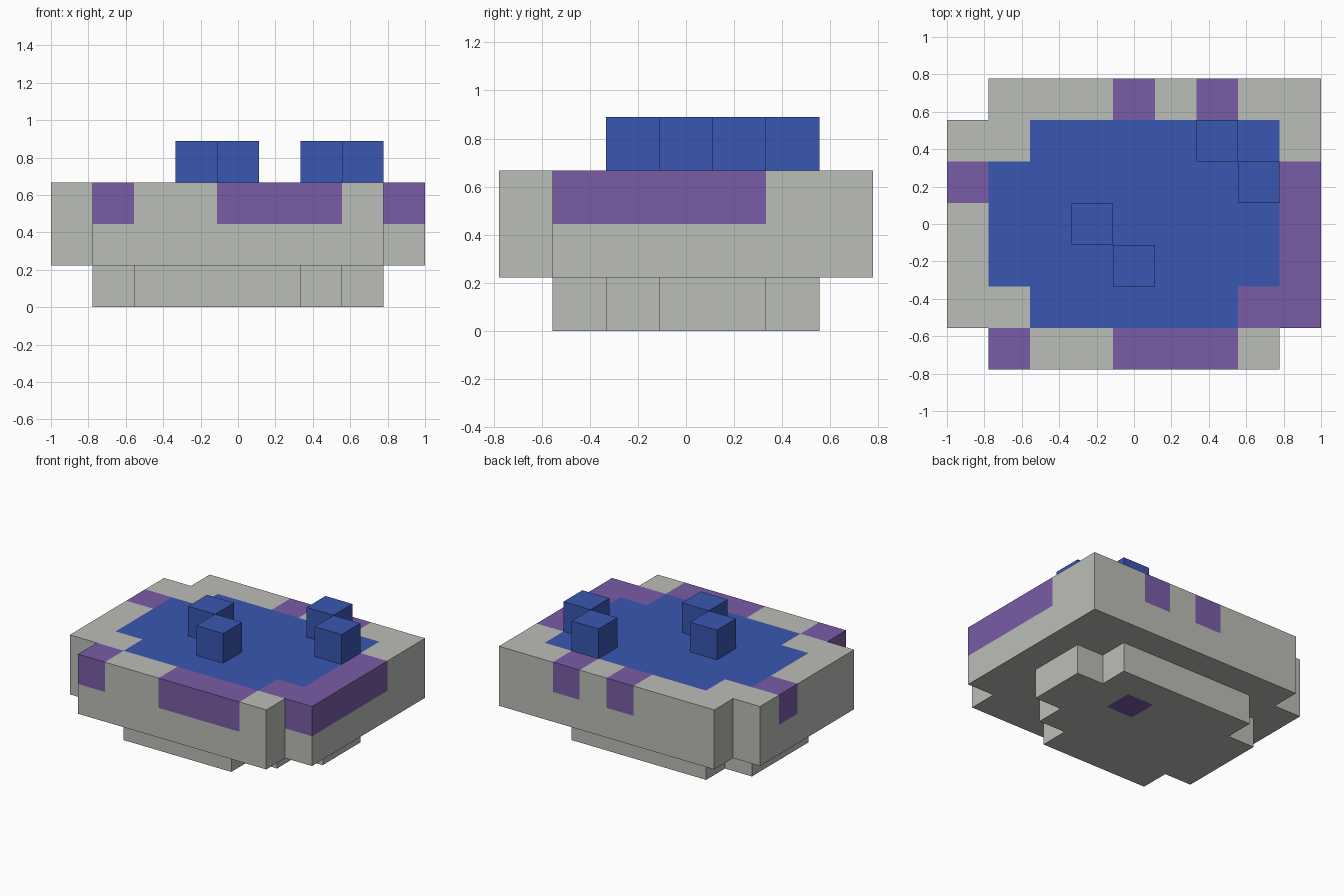
import bpy
import bmesh
from mathutils import Vector

cube = bpy.data.objects.get("Cube")
if cube:
    bpy.data.objects.remove(cube)

UNIT = 2 / 9

# Colours, keyed by the letter used in the plans
COLOURS = {
    "g": ("stone_grey", (0.50, 0.515, 0.48)),
    "p": ("purple", (0.195, 0.107, 0.39)),
    "b": ("blue", (0.042, 0.093, 0.445)),
}
KEYS = list(COLOURS)
materials = []
for name, rgb in COLOURS.values():
    mat = bpy.data.materials.new(name)
    mat.use_nodes = True
    mat.diffuse_color = (*rgb, 1)
    mat.node_tree.nodes["Principled BSDF"].inputs["Base Color"].default_value = (*rgb, 1)
    materials.append(mat)

# Plans of each layer: back row first, left column is -x, dot is empty
BASE = """
.........
..ggggg..
.ggggpgg.
.ggggggg.
.gggggg..
..gggg...
.........
"""
SLAB_TOP = """
.gggpgpgg
ggbbbbbbg
pbbbbbbbp
gbbbbbbbp
gbbbbbbbp
ggbbbbbpp
.pggpppg.
"""
SLAB_LOWER = SLAB_TOP.replace("p", "g").replace("b", "g")
BLOCKS = """
.........
......b..
.......b.
...b.....
....b....
.........
.........
"""


def read_layer(plan, level):
    rows = plan.split()[::-1]
    return {(x, y, level): c for y, row in enumerate(rows)
            for x, c in enumerate(row) if c != "."}


PARTS = {
    "base_step": read_layer(BASE, 0),
    "main_slab": read_layer(SLAB_LOWER, 1) | read_layer(SLAB_TOP, 2),
    "top_blocks": read_layer(BLOCKS, 3),
}
filled = set().union(*PARTS.values())


def build_part(name, cells):
    """Make a blocky mesh from the exposed sides of the filled cells."""
    bm = bmesh.new()
    for cell, colour in cells.items():
        centre = Vector(cell) + Vector((-4, -3, 0.5))
        for axis in range(3):
            for sign in (-1, 1):
                n = Vector((0, 0, 0))
                n[axis] = sign
                if tuple(int(c + d) for c, d in zip(cell, n)) in filled:
                    continue
                u = Vector((0, 0, 0))
                u[(axis + 1) % 3] = 0.5
                v = n.cross(u)
                mid = centre + n / 2
                corners = (mid - u - v, mid + u - v, mid + u + v, mid - u + v)
                face = bm.faces.new([bm.verts.new(p * UNIT) for p in corners])
                face.material_index = KEYS.index(colour)
    bmesh.ops.remove_doubles(bm, verts=bm.verts, dist=0.001)
    mesh = bpy.data.meshes.new(name)
    bm.to_mesh(mesh)
    bm.free()
    for mat in materials:
        mesh.materials.append(mat)
    bpy.context.collection.objects.link(bpy.data.objects.new(name, mesh))


for part, part_cells in PARTS.items():
    build_part(part, part_cells)
